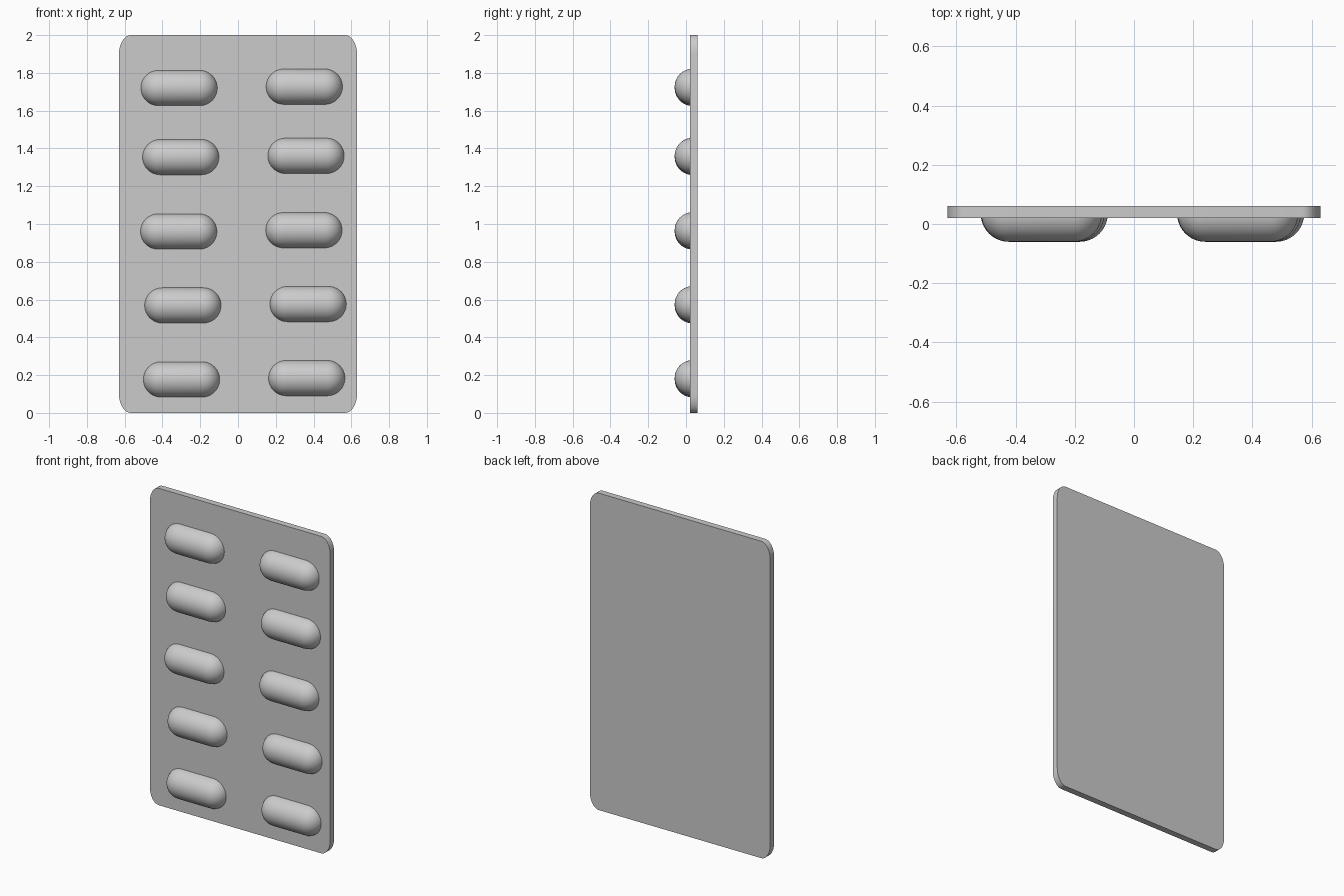
import bpy
import bmesh
from math import sin, cos, pi, radians
from mathutils import Vector

if "Cube" in bpy.data.objects:
    bpy.data.objects.remove(bpy.data.objects["Cube"])

grey = bpy.data.materials.new("light_grey")
grey.use_nodes = True
grey.diffuse_color = (0.6, 0.6, 0.6, 1)
grey.node_tree.nodes["Principled BSDF"].inputs["Base Color"].default_value = (0.6, 0.6, 0.6, 1)


def finish(bm, name, location=(0, 0, 0)):
    bmesh.ops.recalc_face_normals(bm, faces=bm.faces)
    mesh = bpy.data.meshes.new(name)
    bm.to_mesh(mesh)
    bm.free()
    mesh.materials.append(grey)
    obj = bpy.data.objects.new(name, mesh)
    obj.location = location
    bpy.context.collection.objects.link(obj)
    bpy.ops.object.select_all(action='DESELECT')
    obj.select_set(True)
    bpy.context.view_layer.objects.active = obj
    bpy.ops.object.shade_smooth_by_angle(angle=radians(35))
    return obj


# Backing sheet: rounded outline, corners taller than wide, extruded in depth
HALF_W, HALF_H, CORNER_X, CORNER_Z, STEPS = 0.63, 1.0, 0.063, 0.1, 8
FRONT, BACK = 0.02, 0.06
bm = bmesh.new()
outline = []
for quarter, (sx, sz) in enumerate([(1, 1), (-1, 1), (-1, -1), (1, -1)]):
    for i in range(STEPS + 1):
        a = (quarter + i / STEPS) * pi / 2
        outline.append(bm.verts.new((sx * (HALF_W - CORNER_X) + CORNER_X * cos(a), FRONT,
                                     1 + sz * (HALF_H - CORNER_Z) + CORNER_Z * sin(a))))
face = bm.faces.new(outline)
extruded = bmesh.ops.extrude_face_region(bm, geom=[face], use_keep_orig=True)
bmesh.ops.translate(bm, vec=(0, BACK - FRONT, 0),
                    verts=[v for v in extruded["geom"] if isinstance(v, bmesh.types.BMVert)])
finish(bm, "backing_sheet")

# Blister pocket: capsule outline spun half a turn toward the front
RADIUS, HALF_LEN, AXIS_Y = 0.095, 0.2035, 0.035


def pocket(name, x, z):
    bm = bmesh.new()
    verts = []
    for side in (-1, 1):
        for i in range(11):
            a = i / 10 * pi / 2 if side < 0 else (1 - i / 10) * pi / 2
            verts.append(bm.verts.new((side * (HALF_LEN - RADIUS + RADIUS * cos(a)), 0,
                                       RADIUS * sin(a))))
    edges = [bm.edges.new(pair) for pair in zip(verts, verts[1:])]
    bmesh.ops.spin(bm, geom=verts + edges, cent=Vector(), axis=(1, 0, 0),
                   angle=pi, steps=24)
    bmesh.ops.remove_doubles(bm, verts=bm.verts, dist=0.0001)
    bmesh.ops.holes_fill(bm, edges=[e for e in bm.edges if e.is_boundary])
    # Keep the dome on the front side
    if min(v.co.y for v in bm.verts) > -RADIUS / 2:
        bmesh.ops.scale(bm, vec=(1, -1, 1), verts=bm.verts)
    finish(bm, name, (x, AXIS_Y, z))


# Five slightly uneven rows of two pockets
rows = [(-0.312, 1.72), (-0.303, 1.354), (-0.314, 0.96), (-0.292, 0.569), (-0.299, 0.177)]
for n, (x, z) in enumerate(rows, 1):
    pocket(f"right_pocket_{n}", x, z)
    pocket(f"left_pocket_{n}", x + 0.663, z + 0.007)
